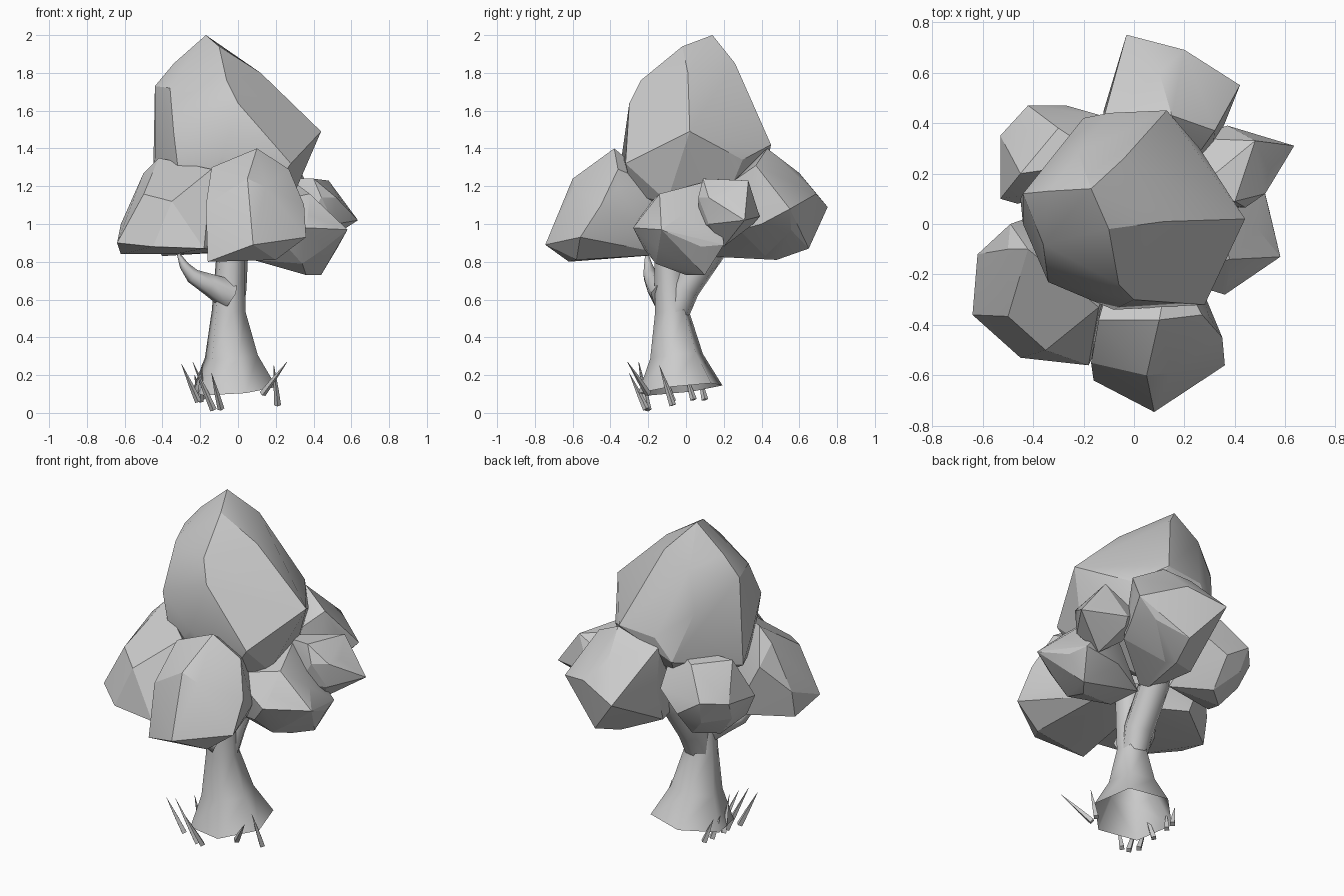
import bpy, bmesh, math
from mathutils import Vector

default = bpy.data.objects.get("Cube")
if default:
    bpy.data.objects.remove(default)

# One plain grey for the whole tree
grey = bpy.data.materials.new("plain_grey")
grey.use_nodes = True
tone = (0.6, 0.6, 0.6, 1)
grey.diffuse_color = tone
grey.node_tree.nodes["Principled BSDF"].inputs["Base Color"].default_value = tone


def finish(name, bm, smooth):
    """Turn a bmesh into a named object, smooth only over gentle edges."""
    bmesh.ops.recalc_face_normals(bm, faces=bm.faces)
    mesh = bpy.data.meshes.new(name)
    bm.to_mesh(mesh)
    bm.free()
    mesh.materials.append(grey)
    obj = bpy.data.objects.new(name, mesh)
    bpy.context.collection.objects.link(obj)
    bpy.ops.object.select_all(action='DESELECT')
    obj.select_set(True)
    bpy.context.view_layer.objects.active = obj
    bpy.ops.object.shade_smooth_by_angle(angle=math.radians(smooth))
    return obj


def clump(name, centre, radii, corners):
    """Leaf mass: a stretched icosphere pulled out to a few corners."""
    bm = bmesh.new()
    bmesh.ops.create_icosphere(bm, subdivisions=1, radius=1)
    for v in bm.verts:
        v.co = Vector(c + r * k for c, r, k in zip(centre, radii, v.co))
    for corner in corners:
        bm.verts.new(corner)
    hull = bmesh.ops.convex_hull(bm, input=bm.verts)
    inner = [g for g in hull["geom_interior"] if isinstance(g, bmesh.types.BMVert)]
    bmesh.ops.delete(bm, geom=inner, context='VERTS')
    loose = [v for v in bm.verts if not v.link_faces]
    bmesh.ops.delete(bm, geom=loose, context='VERTS')
    return finish(name, bm, 22)


def limb(name, path, sides=7, spin=0, closed=True):
    """Tapered tube through (position, radius) pairs."""
    bm = bmesh.new()
    rings = []
    for i, (point, radius) in enumerate(path):
        before = Vector(path[max(i - 1, 0)][0])
        after = Vector(path[min(i + 1, len(path) - 1)][0])
        turn = Vector((0, 0, 1)).rotation_difference(after - before)
        ring = []
        for s in range(sides):
            a = spin + math.tau * s / sides
            offset = turn @ Vector((math.cos(a), math.sin(a), 0))
            ring.append(bm.verts.new(Vector(point) + radius * offset))
        rings.append(ring)
    for low, high in zip(rings, rings[1:]):
        for s in range(sides):
            t = (s + 1) % sides
            bm.faces.new((low[s], low[t], high[t], high[s]))
    if closed:
        bm.faces.new(rings[0])
        bm.faces.new(rings[-1])
    return finish(name, bm, 65)


# Hollow flared trunk, rear bough and the small twig
limb("trunk", [((-.02, -.03, .125), .232), ((-.035, -.05, .3), .145),
               ((-.05, -.075, .54), .092), ((-.04, -.09, .8), .08),
               ((-.04, -.09, .95), .08)], sides=6, spin=math.pi / 4, closed=False)
limb("rear_bough", [((-.05, -.08, .46), .07), ((-.04, -.01, .66), .085),
                    ((-.03, .14, .88), .085), ((-.01, .18, .95), .08)])
limb("twig", [((-.05, -.11, .63), .085), ((-.15, -.16, .68), .06),
              ((-.24, -.19, .725), .04), ((-.285, -.2, .78), .025),
              ((-.325, -.21, .86), .004)], sides=6)

# Tall crown
clump("crown", (-.06, .05, 1.4), (.37, .36, .45), [
    (-.17, .14, 2), (-.1, -.02, 1.94), (.12, .01, 1.8), (.44, .02, 1.49),
    (-.44, .12, 1.73), (-.34, .13, 1.85), (-.36, -.08, 1.72), (-.44, 0, 1.35),
    (.13, .45, 1.42), (-.1, .44, 1.4), (-.28, .32, 1.55), (-.22, .28, 1.78),
    (.28, -.32, 1.32), (-.08, -.34, 1.36), (-.34, -.23, 1.48),
    (-.06, -.24, 1.76), (0, -.3, 1.64), (-.04, .26, 1.85), (.26, .3, 1.34),
    (.28, -.1, 1.12), (.24, .22, 1.15), (-.2, .42, 1.27),
    (-.45, .1, 1.2), (-.3, -.2, 1.15), (.16, -.28, 1.15)])

# Ring of lower leaf masses, each running in towards the trunk
clump("front_clump", (.08, -.36, 1.08), (.24, .27, .26), [
    (.08, -.745, .89), (-.16, -.62, .8), (.2, -.58, .81), (.36, -.56, .93),
    (.35, -.45, 1.1), (.27, -.36, 1.29), (-.17, -.55, 1.1), (.05, -.6, 1.24),
    (.1, -.38, 1.4), (-.14, -.38, 1.3), (.15, -.1, .84), (-.12, -.15, .85)])
clump("front_right_clump", (-.34, -.24, 1.06), (.22, .24, .22), [
    (-.64, -.36, .9), (-.62, -.15, .84), (-.62, -.12, 1), (-.45, -.53, .88),
    (-.18, -.56, .87), (-.35, -.5, 1.12), (-.53, -.18, 1.18), (-.49, 0, 1.16),
    (-.5, -.1, 1.27), (-.42, -.1, 1.35), (-.14, -.33, 1.29), (-.08, -.35, 1),
    (-.05, -.1, .85), (-.35, .05, .86)])
clump("back_right_clump", (-.35, .28, 1.05), (.17, .17, .2), [
    (-.53, .35, 1.08), (-.53, .1, 1.04), (-.42, .47, 1.1), (-.27, .47, 1),
    (-.4, .24, .83), (-.28, .34, .84), (-.45, .2, 1.27), (-.3, .38, 1.27),
    (-.46, .08, .9), (-.13, .43, 1.1), (-.08, .2, .85), (-.1, .25, 1.3)])
clump("back_clump", (.13, .42, 1.08), (.25, .26, .25), [
    (-.03, .75, 1.09), (.2, .69, 1.16), (.42, .55, 1.08), (.1, .6, 1.27),
    (.15, .65, .87), (.1, .48, .81), (-.12, .45, 1.1), (.01, .08, .83),
    (.15, .43, 1.4), (-.12, .42, 1.35), (.32, .37, 1.31), (-.1, .36, .88),
    (.36, .4, 1)])
clump("left_clump", (.32, -.02, .96), (.19, .24, .2), [
    (.58, -.13, .97), (.44, .1, .73), (.36, 0, .73), (.36, -.28, .98),
    (.5, .2, .89), (.38, -.14, 1.16), (.3, .09, 1.22), (.08, -.1, .81),
    (.34, -.16, .79), (.04, .08, .83), (.1, -.2, 1.1), (.53, .08, .88)])
clump("back_left_clump", (.4, .21, 1.07), (.15, .17, .16), [
    (.635, .31, 1.02), (.37, .39, 1.04), (.48, .33, 1.23), (.4, .09, 1.24),
    (.52, .12, 1.14), (.42, .2, .88), (.2, .1, 1.24), (.22, .34, 1.1)])

# Grass blades leaning around the foot of the trunk
blades = [((-.21, -.21, .06), (-.3, -.25, .26)),
          ((-.13, -.2, .015), (-.24, -.25, .27)),
          ((-.09, -.21, .02), (-.14, -.3, .21)),
          ((-.2, -.07, .06), (-.19, -.14, .26)),
          ((.13, -.2, .1), (.26, -.31, .27)),
          ((.21, -.07, .04), (.19, -.14, .25)),
          ((-.2, .04, .07), (-.23, 0, .2)),
          ((-.19, .1, .07), (-.23, .07, .2))]
for root, tip in blades:
    middle = Vector(root).lerp(Vector(tip), .4)
    limb("grass_blade", [(root, .018), (middle, .013), (tip, .001)], sides=4)
